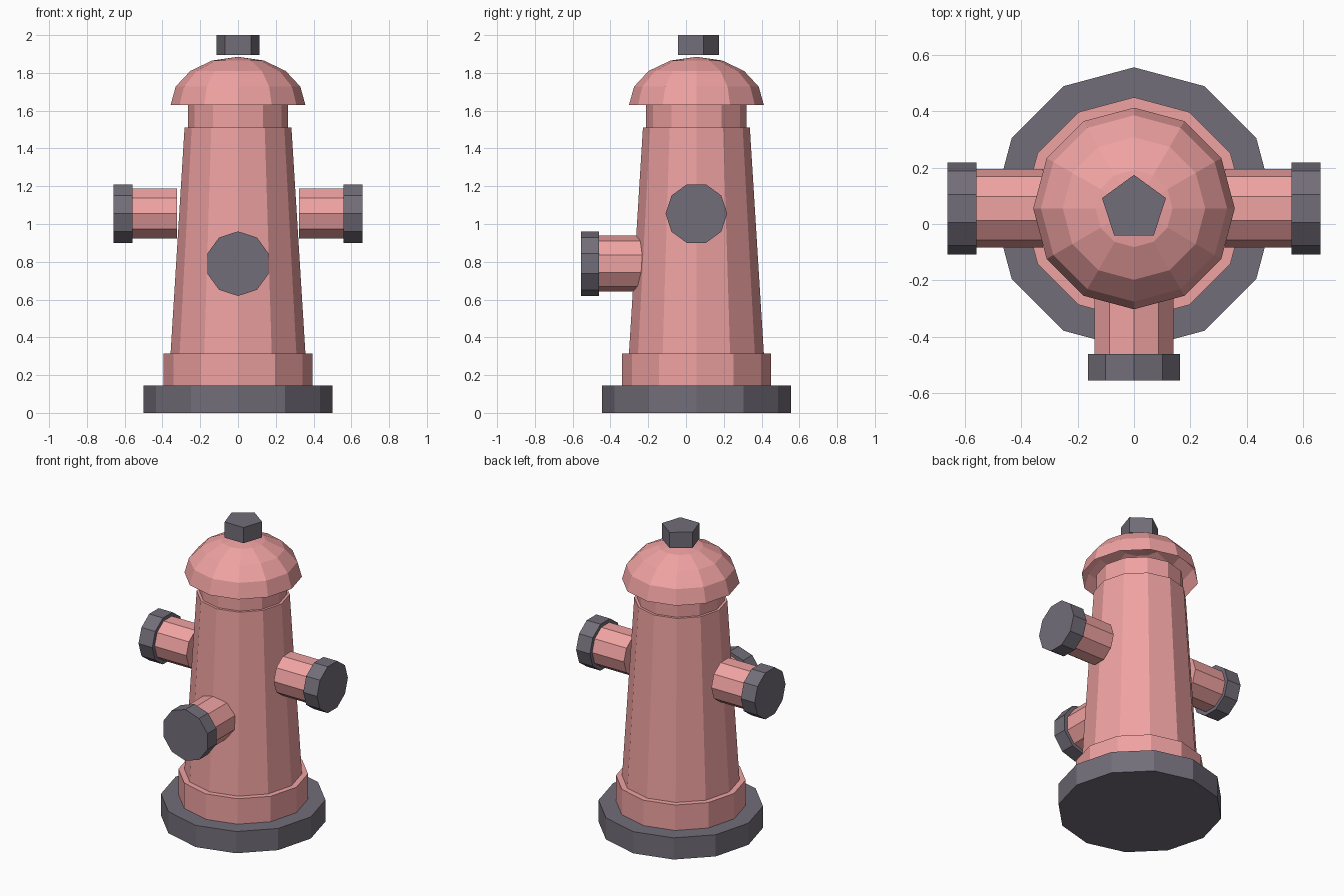
import bpy, math
from mathutils import Vector

if "Cube" in bpy.data.objects:
    bpy.data.objects.remove(bpy.data.objects["Cube"])

CY = 0.055  # the body axis sits slightly behind the origin


def material(name, rgb):
    m = bpy.data.materials.new(name)
    m.diffuse_color = (*rgb, 1)
    m.use_nodes = True
    m.node_tree.nodes["Principled BSDF"].inputs["Base Color"].default_value = m.diffuse_color
    return m


RED = material("painted_iron", (0.87, 0.36, 0.36))
DARK = material("dark_iron", (0.17, 0.155, 0.19))


def turned(name, mat, profile, sides, origin, axis, up, cap_start=True):
    """Flat-sided solid of (radius, distance) rings along axis; first vertex points along up."""
    o, a, u = Vector(origin), Vector(axis), Vector(up)
    v = a.cross(u)
    verts, faces = [], []
    for r, d in profile:
        for i in range(sides):
            t = 2 * math.pi * i / sides
            verts.append(o + a * d + (u * math.cos(t) + v * math.sin(t)) * r)
    for k in range(len(profile) - 1):
        for i in range(sides):
            j = (i + 1) % sides
            b = k * sides
            faces.append((b + i, b + j, b + sides + j, b + sides + i))
    if cap_start:
        faces.append(tuple(reversed(range(sides))))
    last = (len(profile) - 1) * sides
    if profile[-1][0] < 0.001:  # close to a single apex
        verts[last:] = [o + a * profile[-1][1]]
        faces = [tuple(dict.fromkeys(min(n, last) for n in f)) for f in faces]
    else:
        faces.append(tuple(range(last, last + sides)))
    me = bpy.data.meshes.new(name)
    me.from_pydata(verts, [], faces)
    me.materials.append(mat)
    ob = bpy.data.objects.new(name, me)
    bpy.context.collection.objects.link(ob)
    return ob


def upright(name, mat, profile, sides=12, **kw):
    return turned(name, mat, profile, sides, (0, CY, 0), (0, 0, 1), (0, 1, 0), **kw)


# Stacked body
upright("base_plate", DARK, [(0.5, 0), (0.5, 0.145)])
upright("lower_collar", RED, [(0.394, 0.145), (0.394, 0.315)])
upright("barrel", RED, [(0.357, 0.315), (0.283, 1.51)])
upright("neck", RED, [(0.266, 1.51), (0.266, 1.63)])

# Open half-dome bonnet
dome = [(0.357 * math.cos(k * math.pi / 8), 1.63 + 0.255 * math.sin(k * math.pi / 8)) for k in range(5)]
upright("bonnet", RED, dome, cap_start=False)

# Five-sided operating nut
upright("top_nut", DARK, [(0.119, 1.895), (0.119, 2.0)], sides=5)

# Side outlets
for side, s in (("left", -1), ("right", 1)):
    place = (10, (0, CY, 1.055), (s, 0, 0), (0, 1, 0))
    turned(side + "_outlet", RED, [(0.139, 0.323), (0.139, 0.56)], *place)
    turned(side + "_outlet_cap", DARK, [(0.163, 0.558), (0.163, 0.66)], *place)

# Lower front outlet
place = (10, (0, 0, 0.79), (0, -1, 0), (0, 0, 1))
turned("front_outlet", RED, [(0.148, 0.22), (0.148, 0.462)], *place)
turned("front_outlet_cap", DARK, [(0.171, 0.46), (0.171, 0.555)], *place)
